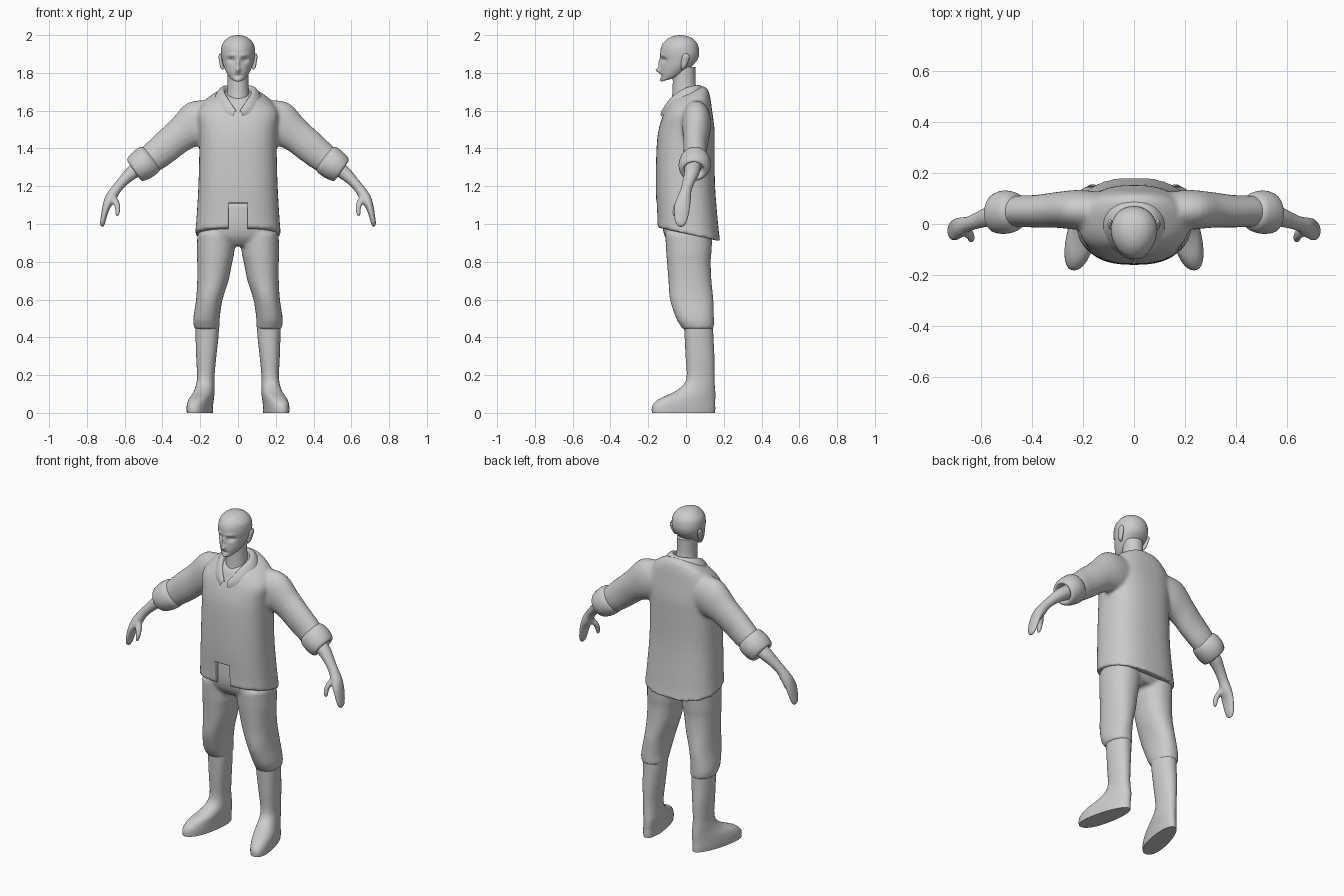
import bpy, bmesh, math
from mathutils import Vector


def spline(rows, sub):
    """Catmull-Rom through station rows."""
    rows = [tuple(r) + (0,) * (8 - len(r)) for r in rows]
    out = []
    for i in range(len(rows) - 1):
        p = [rows[max(0, min(len(rows) - 1, i + k))] for k in (-1, 0, 1, 2)]
        for s in range(sub):
            t = s / sub
            out.append([0.5 * (2 * b + (c - a) * t + (2 * a - 5 * b + 4 * c - d) * t * t
                        + (3 * b - a - 3 * c + d) * t ** 3) for a, b, c, d in zip(*p)])
    return out + [list(rows[-1])]


def loft(bm, rows, side=1, seg=40, power=2.0, taper=0.0, sub=4):
    """Skin stations (x, y, z, rx, ry, roll, slope, yaw)."""
    rings = []
    for x, y, z, rx, ry, roll, slope, yaw in spline(rows, sub):
        ring = []
        for k in range(seg):
            a = 2 * math.pi * k / seg
            c, s = math.cos(a), math.sin(a)
            u = rx * math.copysign(abs(c) ** (2 / power), c) * (1 + taper * s)
            v = ry * math.copysign(abs(s) ** (2 / power), s)
            ring.append(bm.verts.new((side * (x + u * math.cos(roll) + v * yaw),
                                      y + v, z + u * math.sin(roll) + v * slope)))
        rings.append(ring)
    for r, q in zip(rings, rings[1:]):
        for k in range(seg):
            n = (k + 1) % seg
            bm.faces.new((r[k], r[n], q[n], q[k]))
    bm.faces.new(rings[0])
    bm.faces.new(rings[-1])


def finish(name, bm, voxel=0, smooth=4, angle=50):
    bmesh.ops.recalc_face_normals(bm, faces=bm.faces)
    me = bpy.data.meshes.new(name)
    bm.to_mesh(me)
    bm.free()
    ob = bpy.data.objects.new(name, me)
    bpy.context.collection.objects.link(ob)
    if voxel:
        m = ob.modifiers.new("blend", 'REMESH')
        m.mode, m.voxel_size, m.use_smooth_shade = 'VOXEL', voxel, True
        m = ob.modifiers.new("soften", 'SMOOTH')
        m.factor, m.iterations = 0.5, smooth
    bpy.ops.object.select_all(action='DESELECT')
    ob.select_set(True)
    bpy.context.view_layer.objects.active = ob
    bpy.ops.object.shade_smooth_by_angle(angle=math.radians(angle))
    return ob


# Jacket: torso and both sleeves blended together
bm = bmesh.new()
loft(bm, [(0, .015, .945, .228, .168, 0, -.22), (0, .01, 1.0, .222, .163, 0, -.2),
          (0, -.003, 1.2, .21, .157), (0, -.002, 1.4, .205, .154), (0, .003, 1.5, .208, .148),
          (0, .008, 1.59, .215, .13, 0, .1), (0, .012, 1.65, .175, .115, 0, .25),
          (0, .01, 1.685, .12, .1, 0, .35), (0, .005, 1.7, .07, .075, 0, .4)], power=2.5)
for s in (1, -1):
    loft(bm, [(.1, .05, 1.56, .1, .07, 1.25), (.21, .055, 1.535, .12, .078, 1.12),
              (.30, .055, 1.475, .092, .07, .95), (.38, .05, 1.41, .086, .064, .93),
              (.44, .05, 1.36, .08, .062, .9), (.485, .047, 1.325, .072, .06, .9)], s)
jacket = finish("jacket", bm, .011, 4)

# Notch at the front of the hem
bm = bmesh.new()
bmesh.ops.create_cube(bm, size=1)
for v in bm.verts:
    v.co = Vector((v.co.x * .1, v.co.y * .15 - .185, v.co.z * .3 + .96))
cutter = finish("hem_cutter", bm)
cutter.hide_render = True
cutter.hide_set(True)
m = jacket.modifiers.new("notch", 'BOOLEAN')
m.object, m.operation = cutter, 'DIFFERENCE'

# Rolled cuffs
bm = bmesh.new()
for s in (1, -1):
    loft(bm, [(.455, .048, 1.352, .07, .058, .9), (.472, .047, 1.34, .083, .077, .92),
              (.508, .046, 1.313, .083, .085, .94), (.54, .043, 1.29, .074, .077, .96),
              (.55, .041, 1.283, .062, .064, .96), (.546, .041, 1.287, .05, .052, .96),
              (.52, .041, 1.305, .042, .045, .96)], s)
finish("cuffs", bm)

# Collar: folded band around an open neck (inner, top, outer, hem rows)
inner = [(0, .055, 1.67), (.05, .035, 1.67), (.066, -.015, 1.665), (.045, -.075, 1.63), (.008, -.115, 1.585)]
top = [(0, .068, 1.752), (.06, .05, 1.755), (.088, -.01, 1.745), (.058, -.08, 1.69), (.01, -.125, 1.61)]
outer = [(0, .108, 1.715), (.085, .088, 1.715), (.135, .0, 1.69), (.09, -.1, 1.645), (.022, -.137, 1.585)]
hem = [(0, .12, 1.67), (.1, .1, 1.67), (.15, .0, 1.655), (.1, -.105, 1.61), (.02, -.13, 1.56)]
bm = bmesh.new()
for s in (1, -1):
    g = [[bm.verts.new((s * x, y, z)) for x, y, z in row] for row in (inner, top, outer, hem)]
    for r, q in zip(g, g[1:]):
        for i in range(4):
            bm.faces.new((r[i], r[i + 1], q[i + 1], q[i]))
bmesh.ops.remove_doubles(bm, verts=bm.verts, dist=.0005)
collar = finish("collar", bm, angle=180)
m = collar.modifiers.new("round", 'SUBSURF')
m.levels = m.render_levels = 3

# Trousers: hips and legs blended together
bm = bmesh.new()
loft(bm, [(0, .01, 1.11, .165, .135), (0, .012, 1.0, .195, .138), (0, .015, .93, .2, .125),
          (0, .018, .885, .15, .09)], power=2.4)
for s in (1, -1):
    loft(bm, [(.115, .015, .95, .1, .125), (.119, .015, .85, .099, .12), (.123, .015, .8, .093, .116),
              (.133, .021, .7, .083, .114), (.152, .03, .6, .07, .115), (.167, .048, .5, .07, .1),
              (.166, .06, .46, .068, .088), (.164, .063, .442, .065, .082)], s, power=2.2)
finish("trousers", bm, .011, 4)

# Boots
bm = bmesh.new()
for s in (1, -1):
    loft(bm, [(.163, .066, .46, .062, .077), (.164, .069, .4, .06, .076), (.168, .074, .3, .053, .076),
              (.170, .077, .2, .046, .073, 0, 0, -.03), (.172, .07, .15, .048, .082, 0, 0, -.08),
              (.178, .045, .11, .053, .11, 0, 0, -.15), (.19, .01, .078, .057, .145, 0, 0, -.2),
              (.197, -.008, .05, .058, .162, 0, 0, -.21), (.199, -.013, .025, .058, .168, 0, 0, -.21),
              (.199, -.013, .0, .057, .167, 0, 0, -.21)], s, power=2.2, taper=-.12)
finish("boots", bm)

# Forearms with mitten hands and thumbs
bm = bmesh.new()
for s in (1, -1):
    loft(bm, [(.50, .037, 1.315, .043, .045, .92), (.565, .03, 1.268, .036, .04, .85),
              (.61, .015, 1.225, .028, .033, .78), (.648, .0, 1.18, .027, .03, .6),
              (.675, -.012, 1.135, .03, .038, .4), (.697, -.021, 1.09, .021, .043, .25),
              (.710, -.025, 1.04, .016, .038, .12), (.717, -.027, 1.003, .013, .028),
              (.718, -.027, .984, .004, .01)], s, seg=28)
    loft(bm, [(.668, -.015, 1.16, .018, .02, .3), (.648, -.035, 1.12, .019, .02, .1),
              (.637, -.053, 1.085, .014, .016), (.638, -.06, 1.055, .011, .012),
              (.641, -.062, 1.04, .003, .004)], s, seg=20)
finish("arms_and_hands", bm, .006, 3)

# Head, with the face shaped by soft pushes: x, z, width, height, depth
bm = bmesh.new()
loft(bm, [(0, -.085, 1.766, .02, .036, 0, .3), (0, -.062, 1.783, .047, .066, 0, .4),
          (0, -.042, 1.825, .072, .092, 0, .33), (0, -.034, 1.868, .085, .099, 0, .12),
          (0, -.033, 1.91, .09, .103), (0, -.032, 1.95, .084, .094), (0, -.03, 1.98, .06, .068),
          (0, -.03, 1.995, .032, .036), (0, -.03, 2.0, .005, .005)],
     seg=96, taper=.1, sub=8)
face = [(0, 1.815, .012, .013, -.026), (0, 1.85, .009, .025, -.014), (.036, 1.868, .018, .012, .016),
        (-.036, 1.868, .018, .012, .016), (.034, 1.893, .022, .008, -.006), (-.034, 1.893, .022, .008, -.006),
        (0, 1.786, .022, .005, .006), (0, 1.762, .018, .01, -.008), (0, 1.796, .018, .005, -.004)]
for v in bm.verts:
    if v.co.y < -.06:
        v.co.y += sum(d * math.exp(-((v.co.x - x) / w) ** 2 - ((v.co.z - z) / h) ** 2)
                      for x, z, w, h, d in face)
finish("head", bm, angle=80)

# Neck
bm = bmesh.new()
loft(bm, [(0, -.012, 1.6, .062, .085, 0, .3), (0, -.008, 1.68, .06, .068, 0, .3),
          (0, -.01, 1.75, .055, .06), (0, -.012, 1.83, .056, .062)])
finish("neck", bm)

# Ears
bm = bmesh.new()
for s in (1, -1):
    loft(bm, [(.08, -.018, 1.818, .004, .006, 0), (.085, -.014, 1.832, .009, .013, 0),
              (.09, -.006, 1.862, .01, .019, 0), (.094, .0, 1.888, .009, .019, 0),
              (.094, .0, 1.903, .003, .007, 0)], s, seg=20)
finish("ears", bm)
